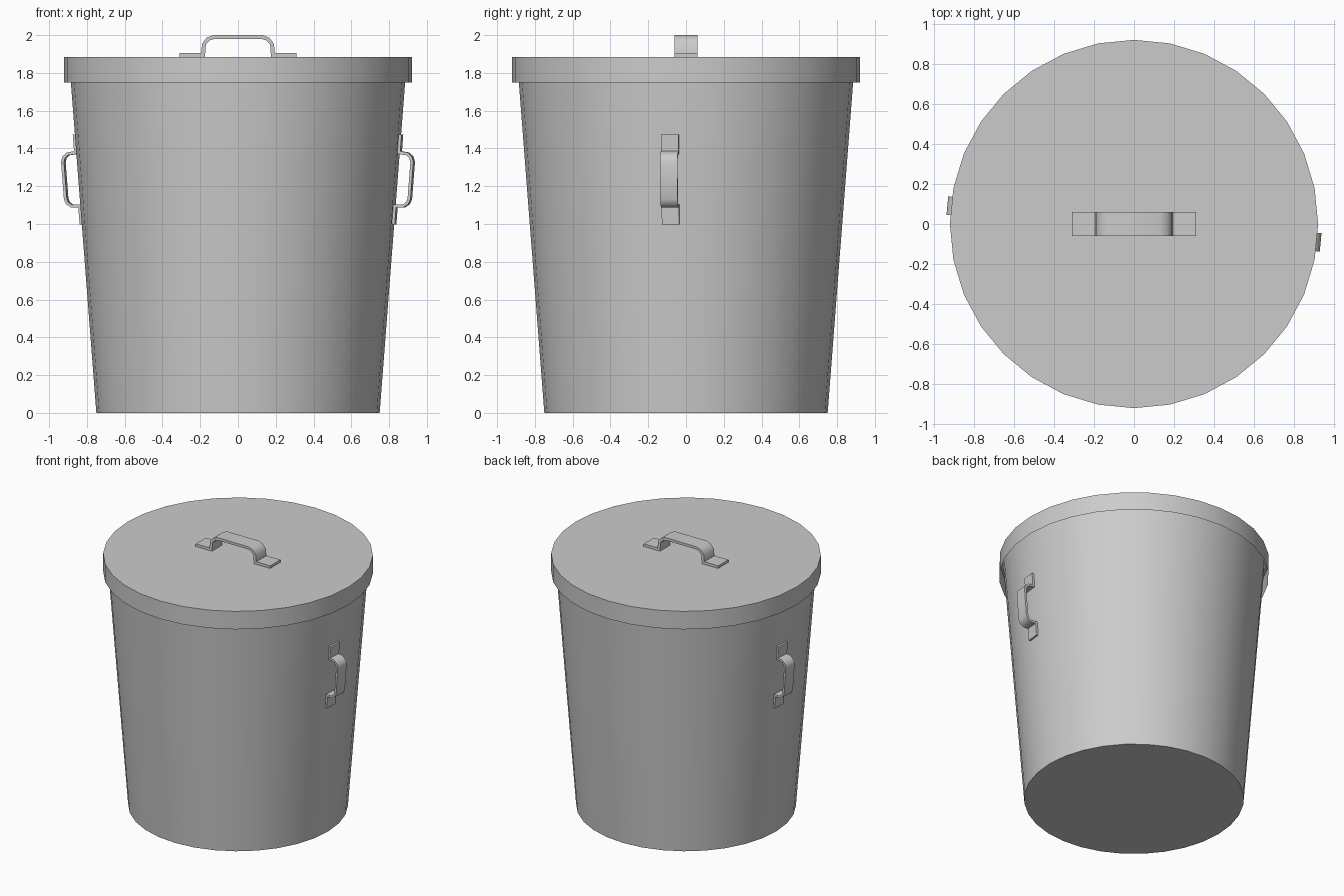
import bpy, bmesh, math
from mathutils import Matrix

cube = bpy.data.objects.get("Cube")
if cube:
    bpy.data.objects.remove(cube, do_unlink=True)

steel = bpy.data.materials.new("grey_metal")
steel.use_nodes = True
GREY = (0.6, 0.6, 0.6, 1)
steel.diffuse_color = GREY
steel.node_tree.nodes["Principled BSDF"].inputs["Base Color"].default_value = GREY

SIDES = 32
BASE_R, RIM_R, LID_R = 0.75, 0.895, 0.92
LID_LOW, LID_TOP = 1.75, 1.885
SLOPE = (RIM_R - BASE_R) / LID_TOP


def finish(name, bm):
    bmesh.ops.recalc_face_normals(bm, faces=bm.faces)
    mesh = bpy.data.meshes.new(name)
    bm.to_mesh(mesh)
    bm.free()
    mesh.materials.append(steel)
    obj = bpy.data.objects.new(name, mesh)
    bpy.context.collection.objects.link(obj)
    bpy.ops.object.select_all(action='DESELECT')
    obj.select_set(True)
    bpy.context.view_layer.objects.active = obj
    bpy.ops.object.shade_smooth_by_angle(angle=math.radians(35))
    return obj


def cup(name, r_low, r_high, z_low, z_high, open_top):
    """Tapered round shell, closed at one end only."""
    bm = bmesh.new()
    bmesh.ops.create_cone(bm, cap_ends=True, segments=SIDES, radius1=r_low,
                          radius2=r_high, depth=z_high - z_low,
                          matrix=Matrix.Translation((0, 0, (z_low + z_high) / 2)))
    bm.normal_update()
    sign = 1 if open_top else -1
    cap = [f for f in bm.faces if f.normal.z * sign > 0.9]
    bmesh.ops.delete(bm, geom=cap, context='FACES_ONLY')
    obj = finish(name, bm)
    # The open end leaves normals ambiguous, so face the wall outward
    mesh = obj.data
    if any(p.normal.x * p.center.x < -0.1 for p in mesh.polygons):
        mesh.flip_normals()
    return obj


# Bent strap: half profile as (along, height), mirrored
OUTER = [(0.31, 0.02), (0.195, 0.02), (0.19, 0.07), (0.165, 0.102), (0.13, 0.115)]
INNER = [(0.31, 0), (0.175, 0), (0.17, 0.065), (0.15, 0.087), (0.122, 0.095)]


def mirrored(half):
    return half + [(-u, h) for u, h in reversed(half)]


def handle(name, matrix, half_width=0.06):
    bm = bmesh.new()
    rows = []
    for y in (-half_width, half_width):
        for line in (OUTER, INNER):
            rows.append([bm.verts.new((u, y, h)) for u, h in mirrored(line)])
    out_a, in_a, out_b, in_b = rows
    for a, b in ((out_a, out_b), (out_b, in_b), (in_b, in_a), (in_a, out_a)):
        for i in range(len(a) - 1):
            bm.faces.new((a[i], a[i + 1], b[i + 1], b[i]))
    for i in (0, -1):
        bm.faces.new((out_a[i], out_b[i], in_b[i], in_a[i]))
    bm.transform(matrix)
    return finish(name, bm)


cup("bin_body", BASE_R, RIM_R, 0, LID_TOP - 0.005, True)
cup("lid", LID_R, LID_R, LID_LOW, LID_TOP, False)
handle("lid_handle", Matrix.Translation((0, 0, LID_TOP)))

# Side handles lie on opposite wall facets and lean with the wall
half_step = math.pi / SIDES
mid_z = 1.237
wall = (BASE_R + SLOPE * mid_z) * math.cos(half_step)
for name, turn in (("left_handle", 0), ("right_handle", math.pi)):
    place = (Matrix.Rotation(turn - half_step, 4, 'Z')
             @ Matrix.Translation((wall, 0, mid_z))
             @ Matrix.Rotation(math.pi / 2 + math.atan(SLOPE), 4, 'Y')
             @ Matrix.Scale(0.77, 4))
    handle(name, place)
